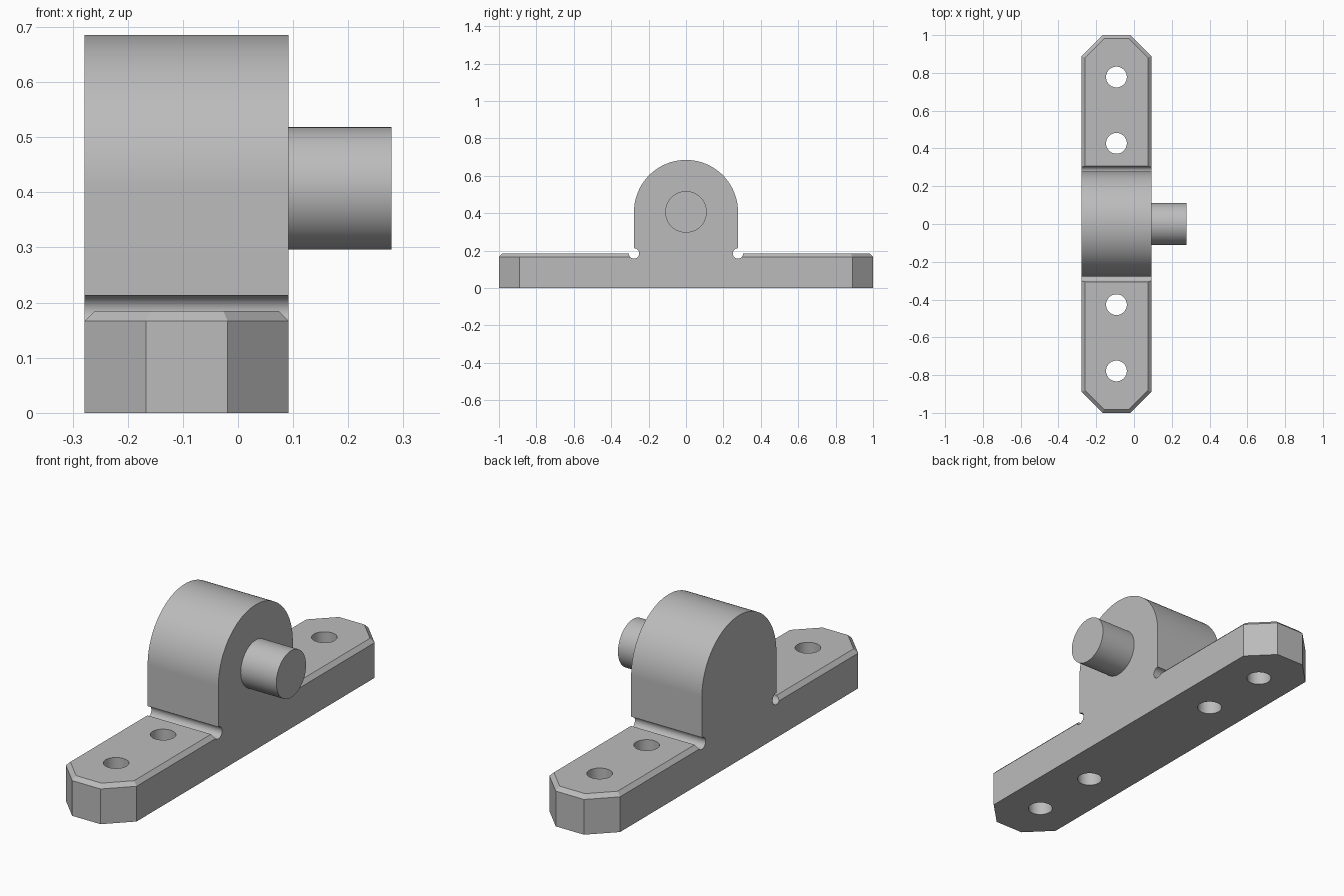
import bpy, bmesh
from math import sin, cos, radians
from mathutils import Vector, Matrix

if "Cube" in bpy.data.objects:
    bpy.data.objects.remove(bpy.data.objects["Cube"], do_unlink=True)

CX = -0.093        # centre of the body across x
HALF = 0.185       # half width of the body
BASE = 0.185       # height of the foot
CHAMFER = 0.0185   # top edge chamfer
CORNER = 0.111     # cut on the foot corners
R = 0.278          # housing radius
AXIS = 0.407       # height of the pin axis
GROOVE = 0.028     # relief groove radius

grey = bpy.data.materials.new("Plain grey")
grey.use_nodes = True
colour = (0.5, 0.5, 0.5, 1)
grey.diffuse_color = colour
grey.node_tree.nodes["Principled BSDF"].inputs["Base Color"].default_value = colour


def prism(bm, points, direction):
    """Extrude a closed outline along a vector."""
    face = bm.faces.new([bm.verts.new(p) for p in points])
    ext = bmesh.ops.extrude_face_region(bm, geom=[face])
    moved = [g for g in ext["geom"] if isinstance(g, bmesh.types.BMVert)]
    bmesh.ops.translate(bm, verts=moved, vec=direction)


def make_object(name, bm):
    bmesh.ops.recalc_face_normals(bm, faces=bm.faces)
    mesh = bpy.data.meshes.new(name)
    bm.to_mesh(mesh)
    bm.free()
    mesh.materials.append(grey)
    ob = bpy.data.objects.new(name, mesh)
    bpy.context.collection.objects.link(ob)
    return ob


def select(ob):
    bpy.ops.object.select_all(action='DESELECT')
    ob.select_set(True)
    bpy.context.view_layer.objects.active = ob


def arc(y, z, r, start, end, steps):
    angles = [radians(start + (end - start) * i / steps) for i in range(steps + 1)]
    return [(y + r * cos(a), z + r * sin(a)) for a in angles]


# Side outline of foot, relief grooves and round housing
half = [(1, 0), (1, BASE)]
half += arc(R, BASE, GROOVE, 0, -270, 24)
half += arc(0, AXIS, R, 0, 90, 32)
outline = half + [(-y, z) for y, z in reversed(half[:-1])]
bm = bmesh.new()
prism(bm, [(CX - HALF, y, z) for y, z in outline], (2 * HALF, 0, 0))


def slice_off(point, normal):
    bmesh.ops.bisect_plane(bm, geom=bm.verts[:] + bm.edges[:] + bm.faces[:],
                           plane_co=point, plane_no=normal, clear_outer=True)
    bmesh.ops.holes_fill(bm, edges=[e for e in bm.edges if e.is_boundary], sides=0)


# Cut corners and chamfered ends of the foot
low = BASE - CHAMFER
for sy in (-1, 1):
    for sx in (-1, 1):
        side = Vector((CX + sx * HALF, sy * (1 - CORNER), low))
        flat = Vector((sx, sy, 0)).normalized()
        slice_off(side, flat)
        slice_off(side, (flat + Vector((0, 0, 1))).normalized())
    slice_off((CX, sy, low), Vector((0, sy, 1)).normalized())
body = make_object("bracket_body", bm)

# Cutters for the long chamfers and the bolt holes
bm = bmesh.new()
near, top = HALF - CHAMFER - 0.02, BASE + 0.02
far, bottom = HALF + 0.02, BASE - CHAMFER - 0.02
for sy in (-1, 1):
    for sx in (-1, 1):
        tri = [(near, top), (far, bottom), (far, top)]
        prism(bm, [(CX + sx * u, sy * 0.29, z) for u, z in tri], (0, sy * 0.85, 0))
    for y in (0.427, 0.778):
        bmesh.ops.create_cone(bm, cap_ends=True, segments=48, radius1=0.055,
                              radius2=0.055, depth=0.6,
                              matrix=Matrix.Translation((CX, sy * y, 0.1)))
cutter = make_object("bracket_cutter", bm)
cutter.hide_render = True

cut = body.modifiers.new("Cut", 'BOOLEAN')
cut.operation = 'DIFFERENCE'
cut.solver = 'EXACT'
cut.object = cutter
select(body)
bpy.ops.object.modifier_apply(modifier="Cut")
bpy.data.objects.remove(cutter, do_unlink=True)

# Pin on the left face of the housing
bm = bmesh.new()
start, end = CX + HALF - 0.01, 0.278
bmesh.ops.create_cone(bm, cap_ends=True, segments=64, radius1=0.111, radius2=0.111,
                      depth=end - start,
                      matrix=Matrix.Translation(((start + end) / 2, 0, AXIS))
                      @ Matrix.Rotation(radians(90), 4, 'Y'))
pin = make_object("pin", bm)

# Smooth curves with crisp edges
for ob in (body, pin):
    select(ob)
    bpy.ops.object.shade_smooth_by_angle(angle=radians(25))
    weighted = ob.modifiers.new("Weighted normals", 'WEIGHTED_NORMAL')
    weighted.keep_sharp = True
